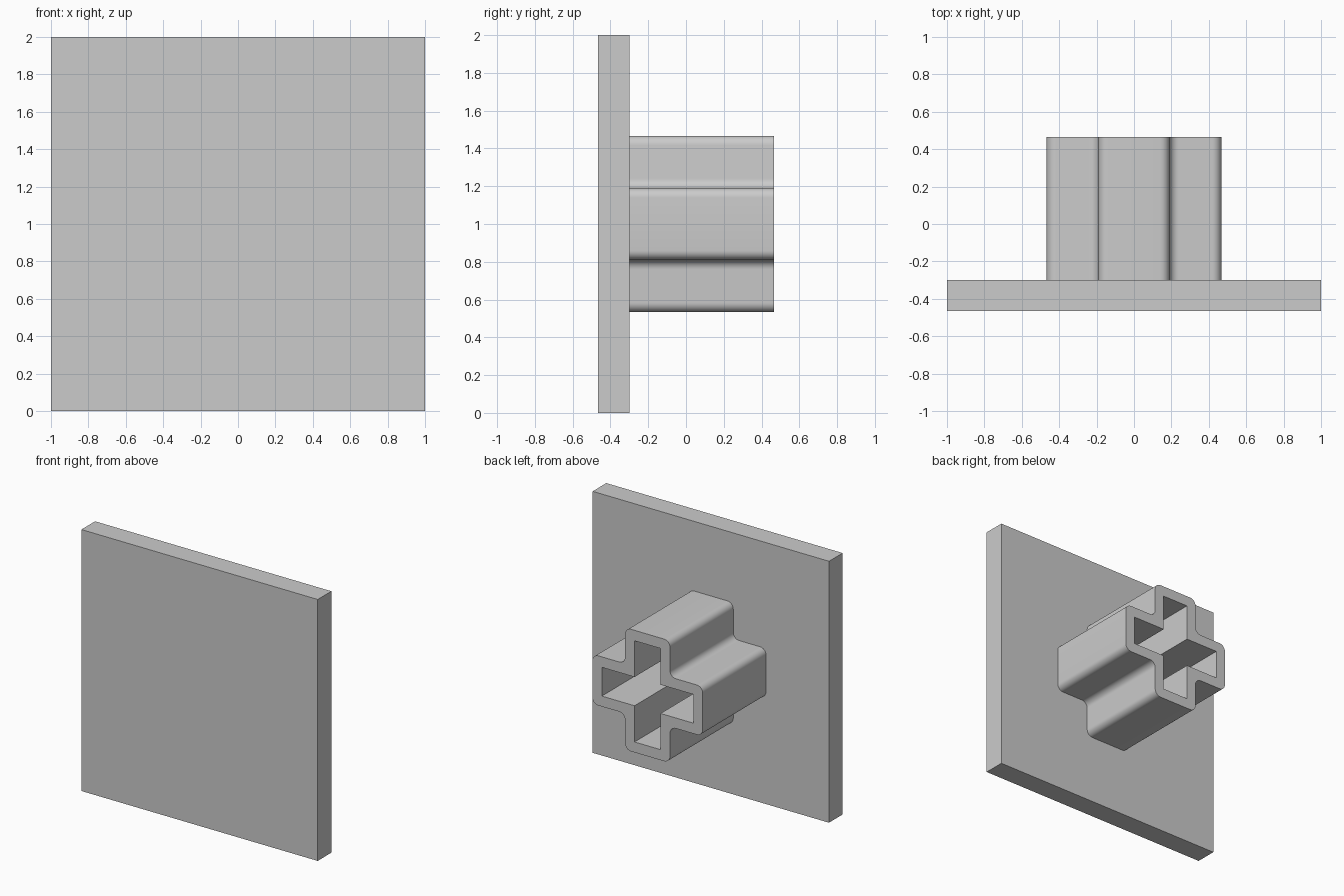
import bpy, bmesh, math
from mathutils import Vector

cube = bpy.data.objects.get("Cube")
if cube:
    bpy.data.objects.remove(cube, do_unlink=True)

FRONT, PLATE_BACK, POST_END = -0.465, -0.30, 0.465
CENTRE_Z = 1.0

grey = bpy.data.materials.new("plain_grey")
grey.use_nodes = True
grey.diffuse_color = (0.6, 0.6, 0.6, 1)
grey.node_tree.nodes["Principled BSDF"].inputs["Base Color"].default_value = (0.6, 0.6, 0.6, 1)


def finish(name, bm):
    """Turn a bmesh into a grey object with outward normals."""
    bmesh.ops.recalc_face_normals(bm, faces=bm.faces)
    mesh = bpy.data.meshes.new(name)
    bm.to_mesh(mesh)
    bm.free()
    mesh.materials.append(grey)
    obj = bpy.data.objects.new(name, mesh)
    bpy.context.collection.objects.link(obj)
    return obj


def cross_outline(reach, half, radius=0.0, steps=8):
    """Plus-shaped outline, with every corner optionally rounded."""
    arm = [Vector((reach, -half)), Vector((reach, half)), Vector((half, half))]
    corners = []
    for turn in range(4):
        for p in arm:
            q = p.copy()
            for _ in range(turn):
                q = Vector((-q.y, q.x))
            corners.append(q)
    if radius == 0:
        return corners
    points = []
    for i, p in enumerate(corners):
        a = (corners[i - 1] - p).normalized()
        b = (corners[(i + 1) % len(corners)] - p).normalized()
        centre = p + radius * (a + b)
        for s in range(steps + 1):
            t = math.pi / 2 * s / steps
            points.append(centre - radius * (b * math.cos(t) + a * math.sin(t)))
    return points


# Square base plate
bm = bmesh.new()
bmesh.ops.create_cube(bm, size=1)
bmesh.ops.scale(bm, vec=(2, PLATE_BACK - FRONT, 2), verts=bm.verts)
bmesh.ops.translate(bm, vec=(0, (FRONT + PLATE_BACK) / 2, CENTRE_Z), verts=bm.verts)
finish("base_plate", bm)

# Hollow cross-shaped post: rounded outside, sharp-cornered socket
bm = bmesh.new()
start = PLATE_BACK - 0.01
for outline in (cross_outline(0.467, 0.19, 0.05), cross_outline(0.387, 0.11)):
    ring = [bm.verts.new((p.x, start, p.y + CENTRE_Z)) for p in outline]
    for i, v in enumerate(ring):
        bm.edges.new((ring[i - 1], v))
bmesh.ops.triangle_fill(bm, edges=bm.edges[:], use_beauty=True)
extruded = bmesh.ops.extrude_face_region(bm, geom=bm.faces[:], use_keep_orig=True)
moved = [g for g in extruded["geom"] if isinstance(g, bmesh.types.BMVert)]
bmesh.ops.translate(bm, vec=(0, POST_END - start, 0), verts=moved)
post = finish("cross_post", bm)

# Smooth the rounded corners, keep the rims and socket edges sharp
bpy.ops.object.select_all(action="DESELECT")
post.select_set(True)
bpy.context.view_layer.objects.active = post
bpy.ops.object.shade_smooth_by_angle(angle=math.radians(30))
